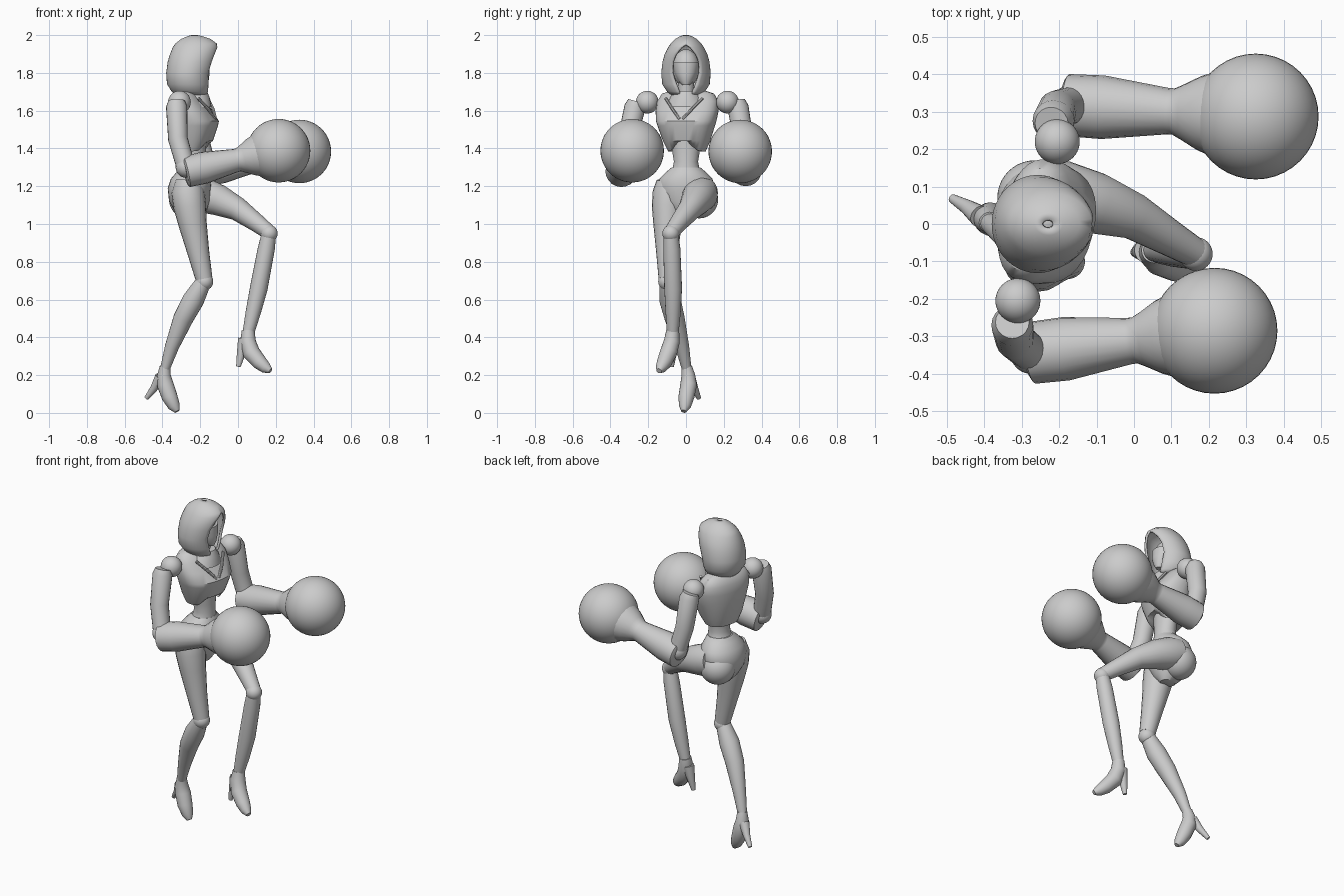
import bpy, bmesh
from math import sin, cos, pi, asin, radians, copysign
from mathutils import Vector, Matrix

cube = bpy.data.objects.get("Cube")
if cube:
    bpy.data.objects.remove(cube)

GREY = (0.6, 0.6, 0.6, 1)
mat = bpy.data.materials.new("plain grey")
mat.use_nodes = True
mat.diffuse_color = GREY
mat.node_tree.nodes["Principled BSDF"].inputs["Base Color"].default_value = GREY
parts = []


def finish(name, bm):
    bmesh.ops.remove_doubles(bm, verts=bm.verts, dist=0.0002)
    mesh = bpy.data.meshes.new(name)
    bm.to_mesh(mesh)
    bm.free()
    mesh.materials.append(mat)
    obj = bpy.data.objects.new(name, mesh)
    bpy.context.collection.objects.link(obj)
    parts.append(obj)
    return obj


def skin(name, rings, closed=True, caps=(True, True)):
    """Bridge a stack of point rings into one surface."""
    bm = bmesh.new()
    rows = [[bm.verts.new(p) for p in ring] for ring in rings]
    n = len(rows[0])
    for a, b in zip(rows, rows[1:]):
        for j in range(n if closed else n - 1):
            k = (j + 1) % n
            bm.faces.new((a[j], a[k], b[k], b[j]))
    if caps[0]:
        bm.faces.new(rows[0][::-1])
    if caps[1]:
        bm.faces.new(rows[-1])
    return finish(name, bm)


def limb(name, points, sides=20):
    """Round tapering tube through (x, y, z, radius) points."""
    pos = [Vector(p[:3]) for p in points]
    rings = []
    for i, p in enumerate(points):
        t = (pos[min(i + 1, len(pos) - 1)] - pos[max(i - 1, 0)]).normalized()
        u = Vector((0, 1, 0)).cross(t).normalized()
        v = t.cross(u)
        angles = [2 * pi * k / sides for k in range(sides)]
        rings.append([pos[i] + p[3] * (u * cos(a) + v * sin(a)) for a in angles])
    return skin(name, rings)


def loft(name, rows, origin=(0, 0), yaw=0, power=1.0, notch=0, sides=32):
    """Stack level rounded sections: (z, back, front, half width)."""
    turn = Matrix.Rotation(radians(yaw), 3, 'Z')
    shape = lambda v: copysign(abs(v) ** power, v)
    rings = []
    for i, (z, back, front, w) in enumerate(rows):
        ring = []
        for k in range(sides):
            a = 2 * pi * k / sides
            lift = notch * max(0, cos(a)) ** 8 if i == 0 else 0
            x = (front + back) / 2 + (front - back) / 2 * shape(cos(a))
            p = turn @ Vector((x, w * shape(sin(a)), z + lift))
            ring.append(p + Vector((*origin, 0)))
        rings.append(ring)
    return skin(name, rings)


def ball(name, center, radius, scale=(1, 1, 1)):
    bm = bmesh.new()
    m = Matrix.Translation(center) @ Matrix.Diagonal((*scale, 1))
    bmesh.ops.create_uvsphere(bm, u_segments=40, v_segments=24, radius=radius, matrix=m)
    return finish(name, bm)


# Hood: open at the face, closed over the crown (z, back, front, half width, opening)
hood_rows = [
    (1.68, -.33, -.165, .075, .03), (1.70, -.35, -.15, .10, .04),
    (1.74, -.376, -.145, .126, .055), (1.80, -.38, -.135, .131, .074),
    (1.86, -.372, -.115, .124, .072), (1.90, -.36, -.108, .113, .054),
    (1.935, -.345, -.105, .095, .025), (1.955, -.332, -.112, .082, 0),
    (1.98, -.30, -.145, .057, 0), (1.995, -.265, -.19, .03, 0), (2.0, -.245, -.215, .012, 0)]
rings = []
for z, back, front, w, gap in hood_rows:
    start = asin(gap / w)
    angles = [start + (2 * pi - 2 * start) * k / 36 for k in range(37)]
    mid, half = (front + back) / 2, (front - back) / 2
    rings.append([Vector((mid + half * cos(a), w * sin(a), z)) for a in angles])
hood = skin("hood", rings, closed=False, caps=(False, False))
shell = hood.modifiers.new("cloth thickness", 'SOLIDIFY')
shell.thickness, shell.offset = 0.014, -1

# Head, lower face mask, neck and cowl
ball("head", (-.24, 0, 1.825), .1, (.75, .7, 1.0))
loft("face_mask", [(1.735, -.21, -.165, .02), (1.76, -.26, -.155, .042),
                   (1.80, -.28, -.15, .062), (1.855, -.28, -.155, .072)])
limb("neck", [(-.25, 0, 1.62, .05), (-.24, 0, 1.70, .042), (-.235, 0, 1.80, .045)])
loft("cowl", [(1.62, -.33, -.14, .11), (1.67, -.33, -.15, .085), (1.705, -.31, -.165, .06)])

# Torso, turned toward the right arm
chest = dict(origin=(-.258, .008), yaw=-14)
loft("jacket", [(1.385, -.06, .085, .10), (1.44, -.08, .122, .125),
                (1.52, -.092, .148, .152), (1.545, -.095, .152, .16),
                (1.60, -.098, .115, .168), (1.65, -.095, .08, .165),
                (1.69, -.075, .05, .14), (1.71, -.05, .03, .08)],
     power=.85, notch=.06, **chest)
loft("waist", [(1.25, -.32, -.16, .095), (1.29, -.295, -.165, .072),
               (1.33, -.285, -.168, .064), (1.38, -.285, -.17, .072), (1.46, -.29, -.17, .085)])
loft("pelvis", [(1.02, -.29, -.20, .035), (1.06, -.33, -.17, .085),
                (1.12, -.365, -.15, .13), (1.19, -.372, -.145, .152),
                (1.24, -.355, -.14, .14), (1.275, -.325, -.155, .105), (1.30, -.30, -.165, .075)])
ball("left_buttock", (-.265, .07, 1.13), .1)

# Lapel plates running from the shoulders to the middle of the bust
turn = Matrix.Rotation(radians(-14), 3, 'Z')
for side, s in (("left", 1), ("right", -1)):
    a, b = Vector((.075, s * .10, 1.665)), Vector((.142, s * .008, 1.555))
    line = [turn @ p + Vector((-.258, .008, 0)) for p in (a, (a + b) / 2 + Vector((.008, 0, 0)), b)]
    limb(side + "_lapel_edge", [(*p, .008) for p in line], sides=8)

# Arms ending in round gloves
for side, s, shoulder, upper, forearm, glove in (
    ("right", -1, (-.31, -.205, 1.645),
     [(-.325, -.262, 1.65, .045), (-.325, -.27, 1.62, .056), (-.318, -.31, 1.45, .052),
      (-.275, -.345, 1.30, .05)],
     (-.28, -.345, 1.275), (.215, -.285, 1.388)),
    ("left", 1, (-.205, .22, 1.645),
     [(-.22, .268, 1.65, .045), (-.215, .275, 1.62, .056), (-.205, .305, 1.45, .052),
      (-.165, .318, 1.30, .05)],
     (-.185, .318, 1.28), (.325, .287, 1.384))):
    ball(side + "_shoulder", shoulder, .06)
    limb(side + "_upper_arm", upper)
    ball(side + "_elbow", upper[-1][:3], .055)
    tail, fist = Vector(forearm), Vector(glove)
    profile = ((0, .07), (.015, .083), (.2, .085), (.54, .062), (.57, .062), (.62, .075), (.70, .098), (.76, .11))
    limb(side + "_forearm", [(*tail.lerp(fist, f), r) for f, r in profile])
    ball(side + "_glove", glove, .168)

# Standing leg
limb("right_thigh", [(-.262, -.085, 1.23, .07), (-.265, -.088, 1.17, .088), (-.255, -.095, 1.09, .086),
                     (-.24, -.098, 1.0, .075), (-.21, -.10, .85, .058), (-.18, -.10, .71, .045)])
ball("right_knee", (-.178, -.10, .695), .047)
limb("right_shin", [(-.185, -.10, .69, .042), (-.235, -.085, .60, .057), (-.29, -.06, .50, .053),
                    (-.35, -.02, .35, .037), (-.386, .003, .235, .026)])
limb("right_shoe", [(-.386, .004, .245, .028), (-.392, .012, .20, .036), (-.385, .014, .15, .044),
                    (-.362, .002, .085, .042), (-.338, -.006, .035, .032), (-.322, -.012, .008, .014)])
limb("right_heel", [(-.41, .02, .19, .03), (-.445, .045, .13, .02), (-.485, .068, .078, .012)])

# Raised leg
limb("left_thigh", [(-.25, .085, 1.17, .085), (-.19, .075, 1.155, .094), (-.10, .055, 1.125, .082),
                    (0, .02, 1.078, .062), (.10, -.04, 1.005, .048), (.165, -.078, .955, .04)])
ball("left_knee", (.165, -.08, .95), .045)
limb("left_shin", [(.165, -.08, .955, .038), (.15, -.075, .87, .045), (.11, -.068, .66, .047),
                   (.08, -.068, .53, .04), (.055, -.07, .425, .031)])
limb("left_shoe", [(.054, -.07, .435, .034), (.052, -.075, .38, .042), (.07, -.092, .32, .046),
                   (.115, -.115, .267, .04), (.148, -.132, .238, .03), (.172, -.143, .222, .014)])
limb("left_heel", [(.035, -.07, .39, .035), (.018, -.072, .32, .024), (.002, -.076, .245, .012)])

# Smooth shading with crisp edges
bpy.ops.object.select_all(action='DESELECT')
for obj in parts:
    obj.select_set(True)
bpy.context.view_layer.objects.active = parts[0]
bpy.ops.object.shade_smooth_by_angle(angle=radians(40))
